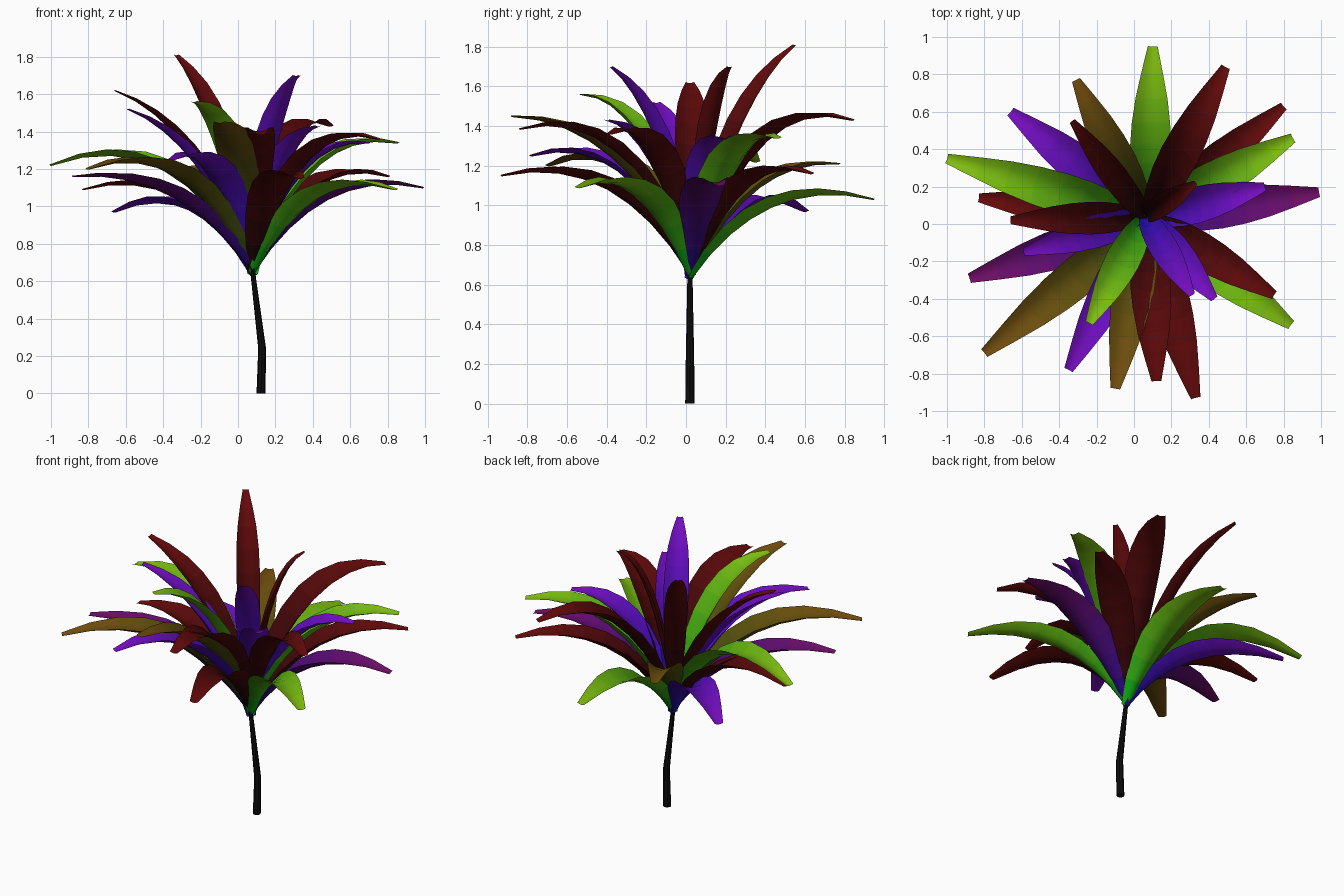
import bpy, bmesh, math
from mathutils import Vector

if "Cube" in bpy.data.objects:
    bpy.data.objects.remove(bpy.data.objects["Cube"])

SEG, ACROSS = 8, 4
# base and tip colour of each leaf kind
COLOURS = {
    "green": ((0.005, 0.38, 0.006), (0.21, 0.50, 0.005)),
    "olive": ((0.03, 0.07, 0.003), (0.17, 0.075, 0.004)),
    "red": ((0.015, 0.001, 0.002), (0.13, 0.003, 0.003)),
    "violet": ((0.02, 0.004, 0.50), (0.18, 0.004, 0.52)),
    "magenta": ((0.02, 0.002, 0.20), (0.15, 0.004, 0.13)),
}
# leaf tips: x, y, z, slope at the tip, relative width
LEAVES = {
    "green": [(0.10, 0.95, 1.03, -0.28, 1), (-1.0, 0.35, 1.22, -0.38, 1), (0.85, 0.46, 1.34, -0.2, 1),
              (0.84, -0.54, 1.09, -0.28, 1), (-0.24, -0.53, 1.56, 0.0, 0.85)],
    "olive": [(-0.31, 0.77, 1.21, -0.1, 0.9), (-0.80, -0.69, 1.20, -0.3, 1),
              (-0.10, -0.88, 1.45, 0.0, 1)],
    "red": [(0.49, 0.84, 1.43, -0.3, 0.95), (0.80, 0.63, 1.16, -0.25, 0.9), (-0.33, 0.55, 1.81, 0.6, 0.65),
            (-0.83, 0.14, 1.09, -0.3, 0.9), (-0.66, 0.02, 1.62, 0.35, 0.8), (0.33, 0.22, 1.70, 0.5, 0.55),
            (0.75, -0.38, 1.36, -0.3, 0.9), (0.33, -0.93, 1.15, -0.25, 1), (0.12, -0.84, 1.385, -0.3, 1)],
    "violet": [(-0.66, 0.60, 0.97, -0.38, 1), (0.31, -0.38, 1.70, 0.6, 0.7), (0.43, -0.40, 1.43, 0.1, 0.8),
               (-0.59, -0.15, 1.52, 0.35, 0.8), (-0.35, -0.78, 1.25, -0.28, 0.95),
               (0.70, 0.20, 1.34, -0.15, 0.9)],
    "magenta": [(-0.88, -0.29, 1.16, -0.12, 1), (0.99, 0.17, 1.10, -0.25, 1)],
}
# half width along the leaf
WIDTHS = [0.028, 0.058, 0.084, 0.103, 0.109, 0.103, 0.086, 0.058, 0.026]


def material(name, colour):
    m = bpy.data.materials.new(name)
    m.diffuse_color = (*colour, 1)
    m.use_nodes = True
    m.node_tree.nodes["Principled BSDF"].inputs["Base Color"].default_value = m.diffuse_color
    return m


def finish(bm, name, mats, smooth=True):
    bmesh.ops.recalc_face_normals(bm, faces=bm.faces)
    me = bpy.data.meshes.new(name)
    for f in bm.faces:
        f.smooth = smooth
    bm.to_mesh(me)
    bm.free()
    for m in mats:
        me.materials.append(m)
    ob = bpy.data.objects.new(name, me)
    bpy.context.collection.objects.link(ob)
    return ob


def leaf(name, tip, slope, width, mats):
    # higher leaves grow from higher up the stem
    k = min(1, max(0, (tip[2] - 1.0) / 0.8))
    p0 = Vector((0.08, 0.02, 0.63)).lerp(Vector((0.055, 0.045, 0.76)), k)
    p2 = Vector(tip)
    flat = Vector((p2.x - p0.x, p2.y - p0.y, 0))
    p1 = p0 + flat * 0.36
    p1.z = p2.z - slope * flat.length * 0.64
    side = Vector((-flat.y, flat.x, 0)).normalized()
    bm = bmesh.new()
    rows = []
    for i in range(SEG + 1):
        t = i / SEG
        c = p0 * (1 - t) ** 2 + p1 * 2 * t * (1 - t) + p2 * t * t
        tan = ((p1 - p0) * (1 - t) + (p2 - p1) * t).normalized()
        up = tan.cross(side)
        w = WIDTHS[i] * (1 + (width - 1) * min(1, 3 * t))
        fold = w * (0.75 - 0.45 * t)          # leaf is a shallow channel
        row = []
        for j in range(ACROSS + 1):
            s = 2 * j / ACROSS - 1
            row.append(bm.verts.new(c + side * s * w + up * fold * (s * s - 0.5)))
        rows.append(row)
    for i in range(SEG):
        for j in range(ACROSS):
            f = bm.faces.new((rows[i][j], rows[i + 1][j], rows[i + 1][j + 1], rows[i][j + 1]))
            f.material_index = i
    finish(bm, name, mats)


# crown of leaves
for kind, tips in LEAVES.items():
    a, b = (Vector(c) for c in COLOURS[kind])
    mats = [material(f"{kind}_{i}", a.lerp(b, i / (SEG - 1))) for i in range(SEG)]
    for n, (x, y, z, slope, width) in enumerate(tips):
        leaf(f"{kind}_leaf_{n + 1}", (x, y, z), slope, width, mats)

# bent, tapering stem
bm = bmesh.new()
prev, SIDES = None, 8
for x, y, z, r in [(0.123, 0.02, 0, 0.024), (0.129, 0.02, 0.24, 0.021),
                   (0.08, 0.02, 0.64, 0.013), (0.055, 0.045, 0.80, 0.008)]:
    ring = [bm.verts.new((x + r * math.cos(2 * math.pi * i / SIDES),
                          y + r * math.sin(2 * math.pi * i / SIDES), z)) for i in range(SIDES)]
    if prev:
        for i in range(SIDES):
            k = (i + 1) % SIDES
            bm.faces.new((prev[i], prev[k], ring[k], ring[i]))
    else:
        bm.faces.new(ring[::-1])
    prev = ring
bm.faces.new(prev)
finish(bm, "stem", [material("bark", (0.004, 0.004, 0.004))], smooth=False)
